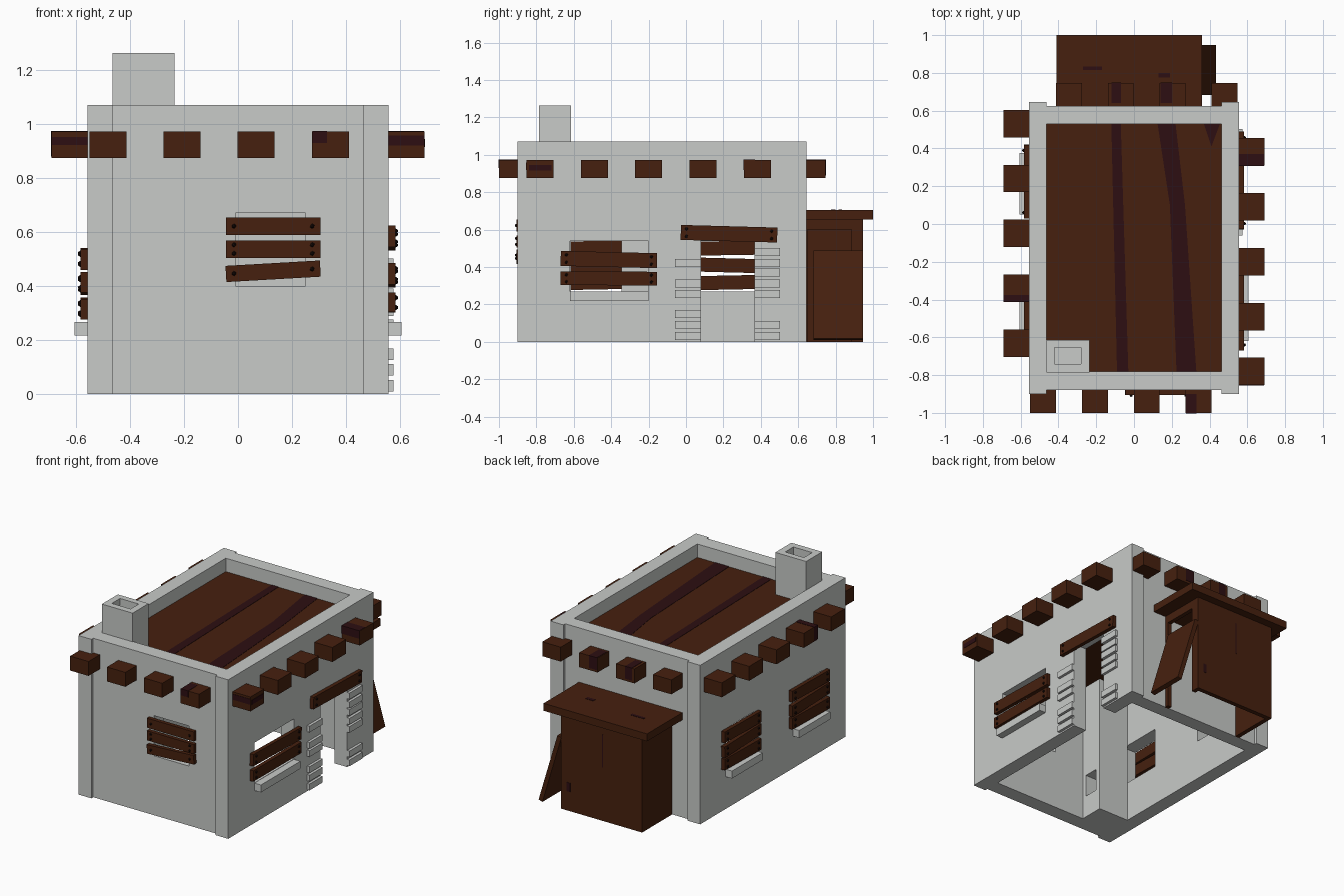
import bpy, bmesh, math
from mathutils import Matrix, Vector

if "Cube" in bpy.data.objects:
    bpy.data.objects.remove(bpy.data.objects["Cube"])


def material(name, rgb):
    m = bpy.data.materials.new(name)
    m.diffuse_color = (*rgb, 1)
    m.use_nodes = True
    m.node_tree.nodes["Principled BSDF"].inputs["Base Color"].default_value = m.diffuse_color
    return m


PLASTER = material("grey plaster", (0.58, 0.595, 0.58))
WOOD = material("brown wood", (0.061, 0.0145, 0.0045))
STAIN = material("dark wood stain", (0.026, 0.0045, 0.006))
NAIL = material("black iron", (0.01, 0.004, 0.003))


def finish(name, bm, mat):
    bmesh.ops.recalc_face_normals(bm, faces=bm.faces)
    me = bpy.data.meshes.new(name)
    bm.to_mesh(me)
    bm.free()
    me.materials.append(mat)
    ob = bpy.data.objects.new(name, me)
    bpy.context.collection.objects.link(ob)
    return ob


def box(name, mat, x, y, z, matrix=Matrix()):
    """Box from (low, high) ranges, optionally placed by a matrix."""
    bm = bmesh.new()
    mid = Vector([(a + b) / 2 for a, b in (x, y, z)])
    size = [b - a for a, b in (x, y, z)]
    bmesh.ops.create_cube(bm, size=1, matrix=matrix @ Matrix.Translation(mid) @ Matrix.Diagonal((*size, 1)))
    return finish(name, bm, mat)


def plate(name, mat, pts, z0, z1):
    """Flat polygon extruded upwards."""
    bm = bmesh.new()
    face = bm.faces.new([bm.verts.new((px, py, z0)) for px, py in pts])
    new = bmesh.ops.extrude_face_region(bm, geom=[face])["geom"]
    bmesh.ops.translate(bm, vec=(0, 0, z1 - z0), verts=[v for v in new if isinstance(v, bmesh.types.BMVert)])
    return finish(name, bm, mat)


def cut(ob, x, y, z):
    cutter = box(ob.name + "_cutter", PLASTER, x, y, z)
    cutter.hide_render = True
    cutter.hide_set(True)
    mod = ob.modifiers.new("opening", 'BOOLEAN')
    mod.operation, mod.solver, mod.object = 'DIFFERENCE', 'EXACT', cutter


W = 0.557   # half width of the house
IN = 0.462  # half width of the room

# Walls: the long side walls run past the end walls and form the corner piers
right = box("right_wall", PLASTER, (IN, W), (-0.9, 0.645), (0, 1.07))
left = box("left_wall", PLASTER, (-W, -IN), (-0.9, 0.645), (0, 1.07))
front = box("front_wall", PLASTER, (-IN, IN), (-0.88, -0.78), (0, 1.07))
box("back_wall", PLASTER, (-IN, IN), (0.53, 0.625), (0, 1.07))
cut(right, (0.4, 0.7), (0.08, 0.365), (-0.1, 0.59))
cut(right, (0.4, 0.7), (-0.62, -0.2), (0.27, 0.54))
cut(left, (-0.7, -0.4), (0.07, 0.37), (0.27, 0.54))
cut(left, (-0.7, -0.4), (-0.65, -0.345), (0.27, 0.54))
cut(front, (-0.01, 0.25), (-1, -0.7), (0.4, 0.67))

# Flat roof with dark streaks
RZ = 0.98
box("roof", WOOD, (-IN, IN), (-0.78, 0.53), (0.94, RZ))
for i, pts in enumerate([
        [(-0.09, -0.78), (-0.03, -0.78), (-0.07, 0.53), (-0.12, 0.53)],
        [(0.225, -0.78), (0.33, -0.78), (0.27, 0.1), (0.22, 0.53), (0.125, 0.53), (0.19, 0.1)],
        [(0.37, 0.53), (0.41, 0.41), (0.455, 0.53)]]):
    plate(f"roof_streak_{i}", STAIN, pts, RZ, RZ + 0.002)

# Chimney with flue and hearth opening
chimney = box("chimney", PLASTER, (-0.464, -0.235), (-0.785, -0.615), (0, 1.263))
cut(chimney, (-0.42, -0.28), (-0.742, -0.655), (RZ + 0.001, 1.4))
cut(chimney, (-0.4, -0.1), (-0.75, -0.65), (0.15, 0.3))

# Beam ends on all four sides
BZ = (0.875, 0.972)
for i in range(4):
    x = -0.55 + 0.2745 * i
    box(f"front_beam_{i}", WOOD, (x, x + 0.137), (-1.0, -0.87), BZ)
    x = -0.413 + 0.2745 * i
    box(f"back_beam_{i}", WOOD, (x, x + 0.137), (0.61, 0.746), BZ)
for i in range(5):
    y = -0.853 + 0.2905 * i
    box(f"right_beam_{i}", WOOD, (W - 0.01, 0.69), (y, y + 0.145), BZ)
    y = -0.703 + 0.2905 * i
    box(f"left_beam_{i}", WOOD, (-0.69, -W + 0.01), (y, y + 0.145), BZ)

# Stains on some beam ends
for i, (x, y, z) in enumerate([
        ((W, 0.688), (-0.855, -0.82), (0.92, 0.958)),
        ((W, 0.692), (-0.84, -0.72), (0.915, 0.945)),
        ((W, 0.688), (0.307, 0.37), (0.92, 0.974)),
        ((-0.688, -W), (-0.705, -0.68), (0.922, 0.952)),
        ((-0.692, -W), (-0.414, -0.375), (0.88, 0.974)),
        ((0.275, 0.33), (-1.002, -0.9), (0.93, 0.974)),
        ((-0.12, -0.07), (0.64, 0.748), (0.89, 0.974)),
        ((0.14, 0.2), (0.64, 0.748), (0.89, 0.974))]):
    box(f"beam_stain_{i}", STAIN, x, y, z)

# Frames for things fixed to a wall: local x runs along it, -y points outwards
SIDES = {
    "front": (Matrix.Translation((0, -0.88, 0)), 1),
    "right": (Matrix.Translation((W, 0, 0)) @ Matrix.Rotation(math.pi / 2, 4, 'Z'), 1),
    "left": (Matrix.Translation((-W, 0, 0)) @ Matrix.Rotation(-math.pi / 2, 4, 'Z'), -1),
}


def board(name, side, a, z, h, rise=0.0, nails=2):
    """Nailed plank spanning a, centred at height z; rise is the tilt end to end."""
    frame, sign = SIDES[side]
    a = sorted(sign * v for v in a)
    half = (a[1] - a[0]) / 2
    m = frame @ Matrix.Translation((sum(a) / 2, 0, z)) @ Matrix.Rotation(-sign * rise / (2 * half), 4, 'Y')
    box(name, WOOD, (-half, half), (-0.026, 0), (-h / 2, h / 2), m)
    bm = bmesh.new()
    for u in (-half + 0.03, half - 0.03):
        for w in ((0,) if nails == 1 else (-h / 4, h / 4)):
            bmesh.ops.create_icosphere(bm, subdivisions=1, radius=0.009,
                                       matrix=m @ Matrix.Translation((u, -0.027, w)))
    finish(name + "_nails", bm, NAIL)


board("front_board_top", "front", (-0.045, 0.305), 0.622, 0.064, 0, 1)
board("front_board_middle", "front", (-0.045, 0.305), 0.537, 0.064)
board("front_board_bottom", "front", (-0.045, 0.305), 0.455, 0.06, 0.02, 1)
board("right_board_top", "right", (-0.67, -0.155), 0.44, 0.08, -0.012)
board("right_board_bottom", "right", (-0.67, -0.155), 0.339, 0.073, -0.002)
board("door_board", "right", (-0.028, 0.488), 0.578, 0.08, -0.014)
for name, a in (("back", (0.03, 0.42)), ("near", (-0.7, -0.3))):
    for i, rise in enumerate((0.008, -0.01, 0.006)):
        board(f"left_{name}_board_{i}", "left", a, 0.317 + 0.092 * i, 0.075, rise)

# Window sills
SZ = (0.218, 0.268)
box("right_sill", PLASTER, (W - 0.05, 0.605), (-0.62, -0.2), SZ)
box("left_back_sill", PLASTER, (-0.605, -W + 0.05), (0.05, 0.375), SZ)
box("left_near_sill", PLASTER, (-0.605, -W + 0.05), (-0.67, -0.34), SZ)

# Exposed bricks beside the doorway
for side, y, heights in (("near", (-0.06, 0.08), (0.01, 0.07, 0.127, 0.235, 0.29, 0.4)),
                         ("far", (0.365, 0.503), (0.01, 0.07, 0.235, 0.29, 0.35, 0.4, 0.46))):
    for i, z in enumerate(heights):
        box(f"{side}_door_brick_{i}", PLASTER, (W - 0.01, 0.575), y, (z, z + 0.042))

# Lean-to shed: hollow, with a doorway in its right side
shed = box("shed_body", WOOD, (-0.335, 0.268), (0.62, 0.945), (0, 0.66))
cut(shed, (-0.305, 0.24), (0.6, 0.915), (-0.1, 0.64))
cut(shed, (0.2, 0.4), (0.65, 0.885), (-0.1, 0.6))
box("shed_roof", WOOD, (-0.41, 0.36), (0.62, 1.0), (0.655, 0.705))
box("shed_roof_mark_left", STAIN, (-0.27, -0.17), (0.815, 0.835), (0.7, 0.707))
box("shed_roof_mark_right", STAIN, (0.13, 0.19), (0.775, 0.8), (0.7, 0.707))
box("shed_back_crack", STAIN, (-0.045, -0.038), (0.94, 0.947), (0.36, 0.58))
box("shed_back_knot", STAIN, (0.2, 0.225), (0.94, 0.947), (0.13, 0.19))

# Loose shed door leaning on the wall
lean = Matrix.Translation((0.35, 0.815, 0.248)) @ Matrix.Rotation(-0.29, 4, 'Y')
box("leaning_shed_door", WOOD, (-0.015, 0.015), (-0.132, 0.132), (-0.245, 0.245), lean)
